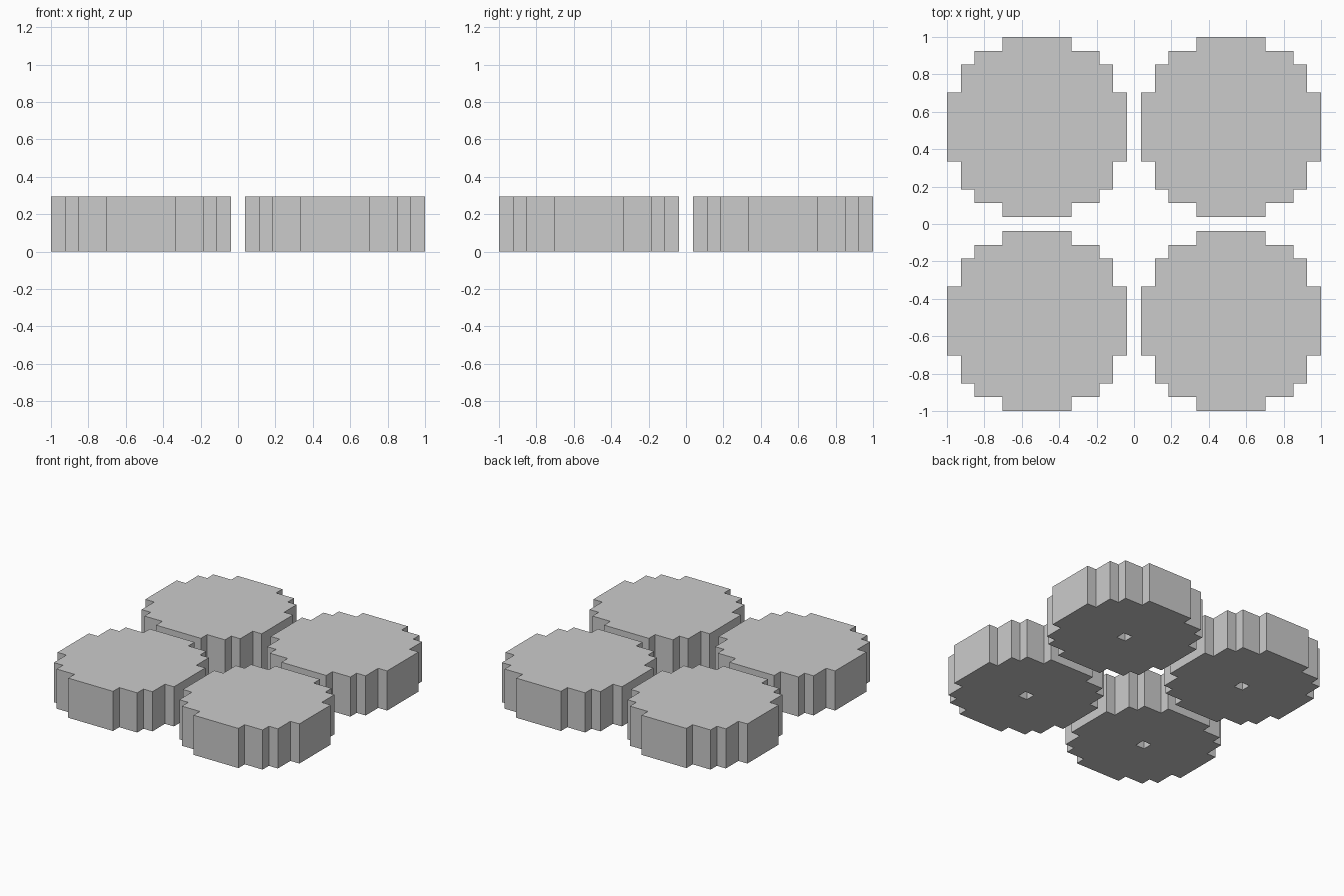
import bpy, bmesh

if "Cube" in bpy.data.objects:
    bpy.data.objects.remove(bpy.data.objects["Cube"])

CELL = 2 / 27            # the whole model sits on a 27-cell grid
HEIGHT = 4 * CELL
HOLE_DEPTH = 2 * CELL
CENTRE = 7 * CELL


def prism(name, outline, z0, z1):
    """Extrude a counter-clockwise outline between two heights."""
    bm = bmesh.new()
    face = bm.faces.new([bm.verts.new((x, y, z0)) for x, y in outline])
    top = bmesh.ops.extrude_face_region(bm, geom=[face], use_keep_orig=True)["geom"]
    bmesh.ops.translate(bm, vec=(0, 0, z1 - z0),
                        verts=[v for v in top if isinstance(v, bmesh.types.BMVert)])
    bmesh.ops.recalc_face_normals(bm, faces=bm.faces)
    mesh = bpy.data.meshes.new(name)
    bm.to_mesh(mesh)
    bm.free()
    obj = bpy.data.objects.new(name, mesh)
    bpy.context.collection.objects.link(obj)
    return obj


# Stepped outline: one quarter, turned four times
quarter = [(6.5, 2.5), (5.5, 2.5), (5.5, 4.5), (4.5, 4.5),
           (4.5, 5.5), (2.5, 5.5), (2.5, 6.5)]
outline = []
for _ in range(4):
    outline += [(x * CELL, y * CELL) for x, y in quarter]
    quarter = [(-y, x) for x, y in quarter]

# Disc with a square socket in its underside
disc = prism("disc_front_left", outline, 0, HEIGHT)
h = CELL / 2
cutter = prism("socket_cutter", [(-h, -h), (h, -h), (h, h), (-h, h)], -CELL, HOLE_DEPTH)
cutter.hide_render = True
mod = disc.modifiers.new("socket", "BOOLEAN")
mod.operation = "DIFFERENCE"
mod.solver = "EXACT"
mod.object = cutter
bpy.context.view_layer.objects.active = disc
bpy.ops.object.modifier_apply(modifier=mod.name)
bpy.data.objects.remove(cutter)

# Four matching discs in a square
disc.location = (-CENTRE, -CENTRE, 0)
for name, sx, sy in (("disc_front_right", 1, -1),
                     ("disc_back_left", -1, 1),
                     ("disc_back_right", 1, 1)):
    copy = bpy.data.objects.new(name, disc.data)
    copy.location = (sx * CENTRE, sy * CENTRE, 0)
    bpy.context.collection.objects.link(copy)
